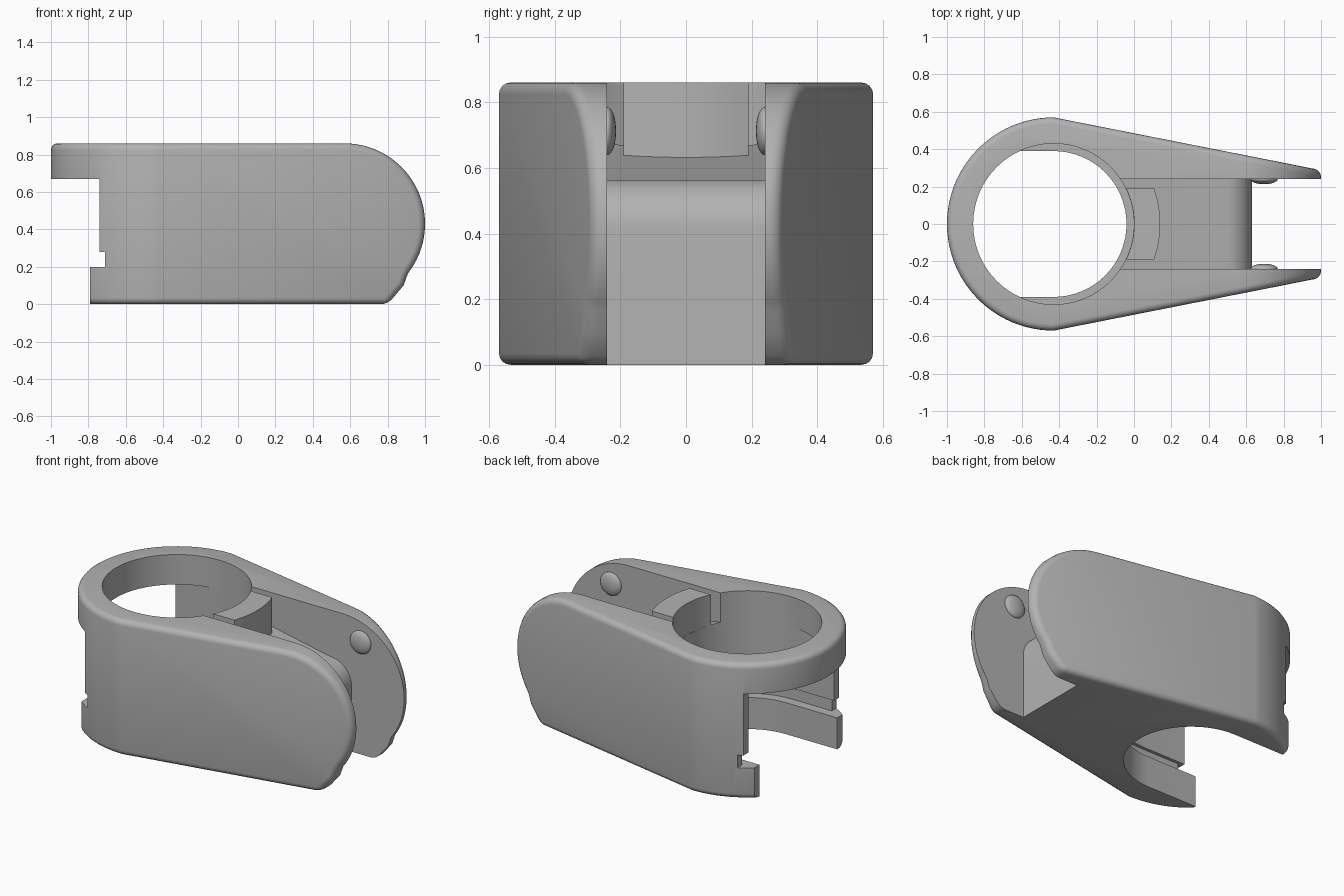
import bpy, bmesh, math
from mathutils import Vector

if "Cube" in bpy.data.objects:
    bpy.data.objects.remove(bpy.data.objects["Cube"])

grey = bpy.data.materials.new("plain grey")
grey.diffuse_color = (0.45, 0.45, 0.45, 1)
grey.use_nodes = True
grey.node_tree.nodes["Principled BSDF"].inputs["Base Color"].default_value = grey.diffuse_color
CX = -0.43           # centre of the ring
H = 0.86             # overall height


def arc(cx, cy, r, a0, a1, n):
    return [(cx + r * math.cos(math.radians(a0 + (a1 - a0) * i / n)),
             cy + r * math.sin(math.radians(a0 + (a1 - a0) * i / n))) for i in range(n + 1)]


def prism(name, pts, lo, hi, axis="z"):
    """Extrude a closed outline along z (xy outline) or y (xz outline)."""
    bm = bmesh.new()
    place = (lambda p: (p[0], p[1], lo)) if axis == "z" else (lambda p: (p[0], lo, p[1]))
    face = bm.faces.new([bm.verts.new(place(p)) for p in pts])
    top = bmesh.ops.extrude_face_region(bm, geom=[face])["geom"]
    move = Vector((0, 0, hi - lo)) if axis == "z" else Vector((0, hi - lo, 0))
    bmesh.ops.translate(bm, vec=move, verts=[v for v in top if isinstance(v, bmesh.types.BMVert)])
    bmesh.ops.recalc_face_normals(bm, faces=bm.faces)
    mesh = bpy.data.meshes.new(name)
    bm.to_mesh(mesh)
    bm.free()
    mesh.materials.append(grey)
    ob = bpy.data.objects.new(name, mesh)
    bpy.context.collection.objects.link(ob)
    return ob


def apply(ob, mod):
    bpy.context.view_layer.objects.active = ob
    bpy.ops.object.modifier_apply(modifier=mod.name)


def boolean(ob, cutter, operation="DIFFERENCE"):
    mod = ob.modifiers.new("cut", "BOOLEAN")
    mod.operation, mod.solver, mod.object = operation, "EXACT", cutter
    apply(ob, mod)
    bpy.data.objects.remove(cutter)


def smooth(ob):
    bpy.ops.object.select_all(action="DESELECT")
    ob.select_set(True)
    bpy.context.view_layer.objects.active = ob
    bpy.ops.object.shade_smooth_by_angle(angle=math.radians(30))


# Body: teardrop plan trimmed by a side profile with a rounded nose
plan = arc(CX, 0, 0.57, 90, 270, 48) + [(1.1, -0.268), (1.1, 0.268)]
side = ([(-1.2, 0), (0.8, 0), (0.885, 0.1)] + arc(0.57, 0.43, 0.43, -38, 90, 32) + [(-1.2, H)])
body = prism("clamp_body", plan, -0.1, 1.0)
boolean(body, prism("side_trim", side, -0.8, 0.8, "y"), "INTERSECT")
bevel = body.modifiers.new("round", "BEVEL")
bevel.width, bevel.segments, bevel.use_clamp_overlap = 0.035, 4, False
bevel.limit_method, bevel.angle_limit = "ANGLE", math.radians(30)
apply(body, bevel)


# Round bore with a slot opening to the left, stepped by a groove
def slot(r):
    return [(-1.3, -r)] + arc(CX, 0, r, -90, 90, 32) + [(-1.3, r)]


boolean(body, prism("bore", arc(CX, 0, 0.43, 0, 360, 64)[:-1], 0.25, 1.0))
boolean(body, prism("channel", [(-1.3, -0.43), (CX, -0.43), (CX, 0.43), (-1.3, 0.43)], 0.24, 0.67))
boolean(body, prism("groove", slot(0.45), 0.2, 0.28))
boolean(body, prism("lower_slot", slot(0.39), -0.1, 0.24))

# Trim the slot ends under the ring
ends = [(-1.2, -0.1), (-0.79, -0.1), (-0.79, 0.2), (-0.71, 0.2), (-0.71, 0.28),
        (-0.74, 0.28), (-0.74, 0.67), (-1.2, 0.67)]
boolean(body, prism("end_trim", ends, -0.8, 0.8, "y"))

# Gap between the arms, leaving a sloped block with a rounded edge
pocket = ([(-0.3, 0.72), (0.46, 0.568)] + arc(0.48, 0.415, 0.15, 80, 0, 12)
          + [(0.63, -0.1), (1.3, -0.1), (1.3, 1.0), (-0.3, 1.0)])
boolean(body, prism("arm_gap", pocket, -0.24, 0.24, "y"))
smooth(body)

# Curved tongue closing the ring between the arms
a_out = math.degrees(math.asin(0.19 / 0.57))
a_in = math.degrees(math.asin(0.19 / 0.431))
tongue = prism("ring_tongue", arc(CX, 0, 0.57, -a_out, a_out, 12) + arc(CX, 0, 0.431, a_in, -a_in, 12), 0.62, H)
smooth(tongue)

# Snap bumps on the inner arm faces
for s, name in ((-1, "front_bump"), (1, "back_bump")):
    bpy.ops.mesh.primitive_uv_sphere_add(segments=32, ring_count=16, location=(0.695, s * 0.24, 0.712))
    bump = bpy.context.object
    bump.name = name
    bump.scale = (0.073, 0.027, 0.073)
    bump.data.materials.append(grey)
    smooth(bump)
